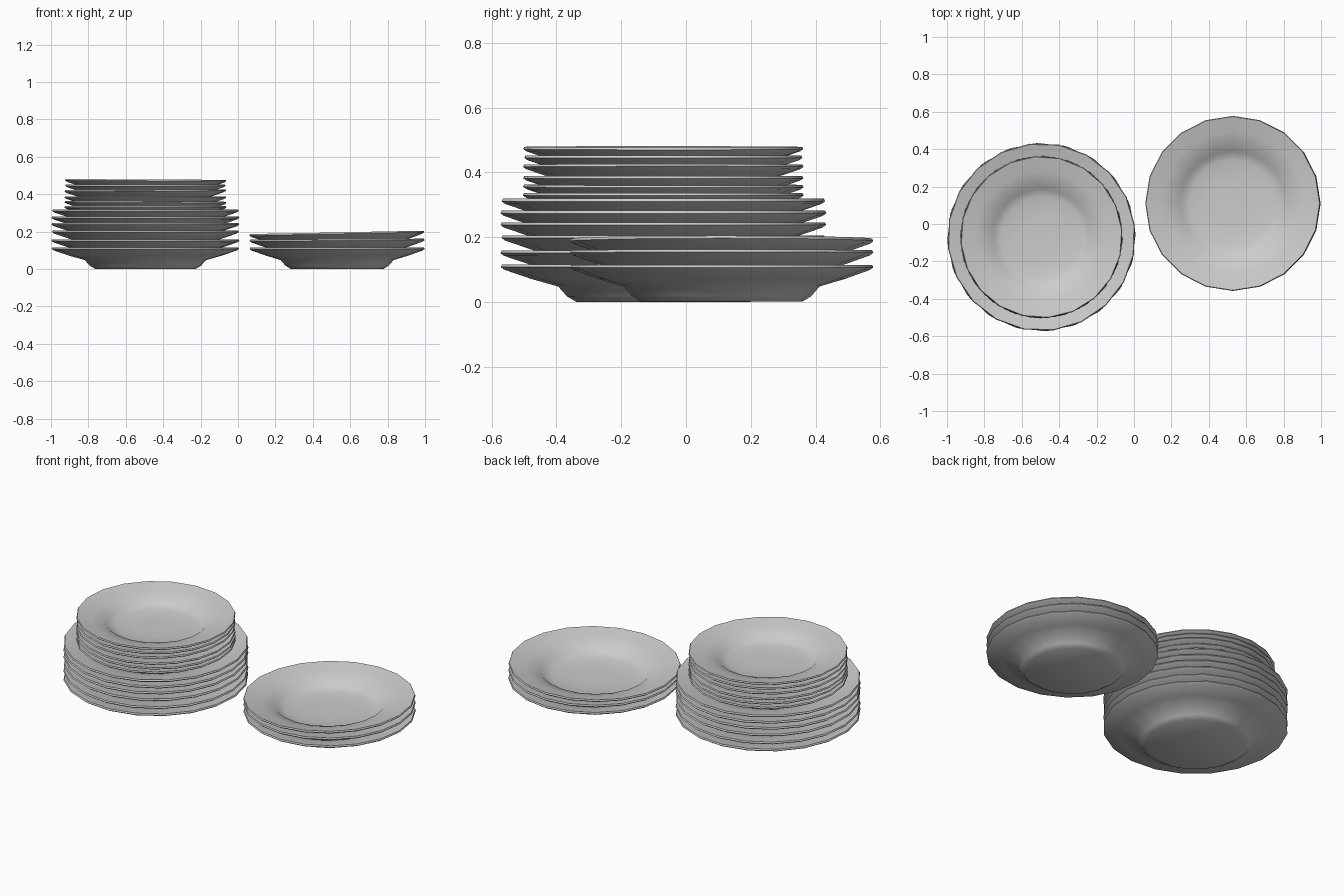
import bpy, bmesh, math, random

if "Cube" in bpy.data.objects:
    bpy.data.objects.remove(bpy.data.objects["Cube"])

random.seed(4)
SIDES = 20

# half cross-section of a plate (radius, height): underside, lip, then upper side
PROFILE = [(0.268, 0.0), (0.298, 0.018), (0.325, 0.048), (0.41, 0.072), (0.492, 0.1),
           (0.503, 0.108), (0.499, 0.116),
           (0.41, 0.096), (0.325, 0.073), (0.30, 0.050), (0.25, 0.036), (0.13, 0.031)]


def make_plate_mesh(name):
    bm = bmesh.new()
    rings = []
    for r, z in PROFILE:
        rings.append([bm.verts.new((r * math.cos(2 * math.pi * i / SIDES),
                                    r * math.sin(2 * math.pi * i / SIDES), z))
                      for i in range(SIDES)])
    for a, b in zip(rings, rings[1:]):
        for i in range(SIDES):
            j = (i + 1) % SIDES
            bm.faces.new((a[i], a[j], b[j], b[i]))
    bm.faces.new(rings[0][::-1])          # foot
    centre = bm.verts.new((0, 0, 0.03))   # well floor
    for i in range(SIDES):
        bm.faces.new((rings[-1][i], rings[-1][(i + 1) % SIDES], centre))
    bmesh.ops.recalc_face_normals(bm, faces=bm.faces)
    mesh = bpy.data.meshes.new(name)
    bm.to_mesh(mesh)
    bm.free()
    mesh.shade_smooth()
    mesh.set_sharp_from_angle(angle=math.radians(35))
    return mesh


def stack(name, x, y, scale, tops, tilts=None, turn=True):
    """Pile plates so that their rims reach the given heights."""
    for k, top in enumerate(tops):
        plate = bpy.data.objects.new(f"{name}_{k + 1}", plate_mesh)
        bpy.context.collection.objects.link(plate)
        plate.scale = scale
        plate.location = (x, y, top - 0.116 * scale[2])
        spin = random.uniform(0, math.tau / SIDES) if turn else 0
        tilt = tilts[k] if tilts else 0
        plate.rotation_euler = (0, math.radians(tilt), spin)


plate_mesh = make_plate_mesh("plate")

# left pile: dinner plates below, dessert plates on top
stack("dinner_plate", -0.495, -0.07, (1, 1, 1),
      [0.116, 0.159, 0.206, 0.246, 0.282, 0.319])
stack("dessert_plate", -0.495, -0.07, (0.862, 0.862, 0.862),
      [0.336, 0.362, 0.389, 0.424, 0.452, 0.479], [0, 0.3, 0, -0.3, 0, 0.3])

# right pile: medium plates, the top one slightly tilted
stack("medium_plate", 0.53, 0.11, (0.93, 0.93, 0.98),
      [0.115, 0.16, 0.196], [0, -0.3, -1.1], turn=False)
